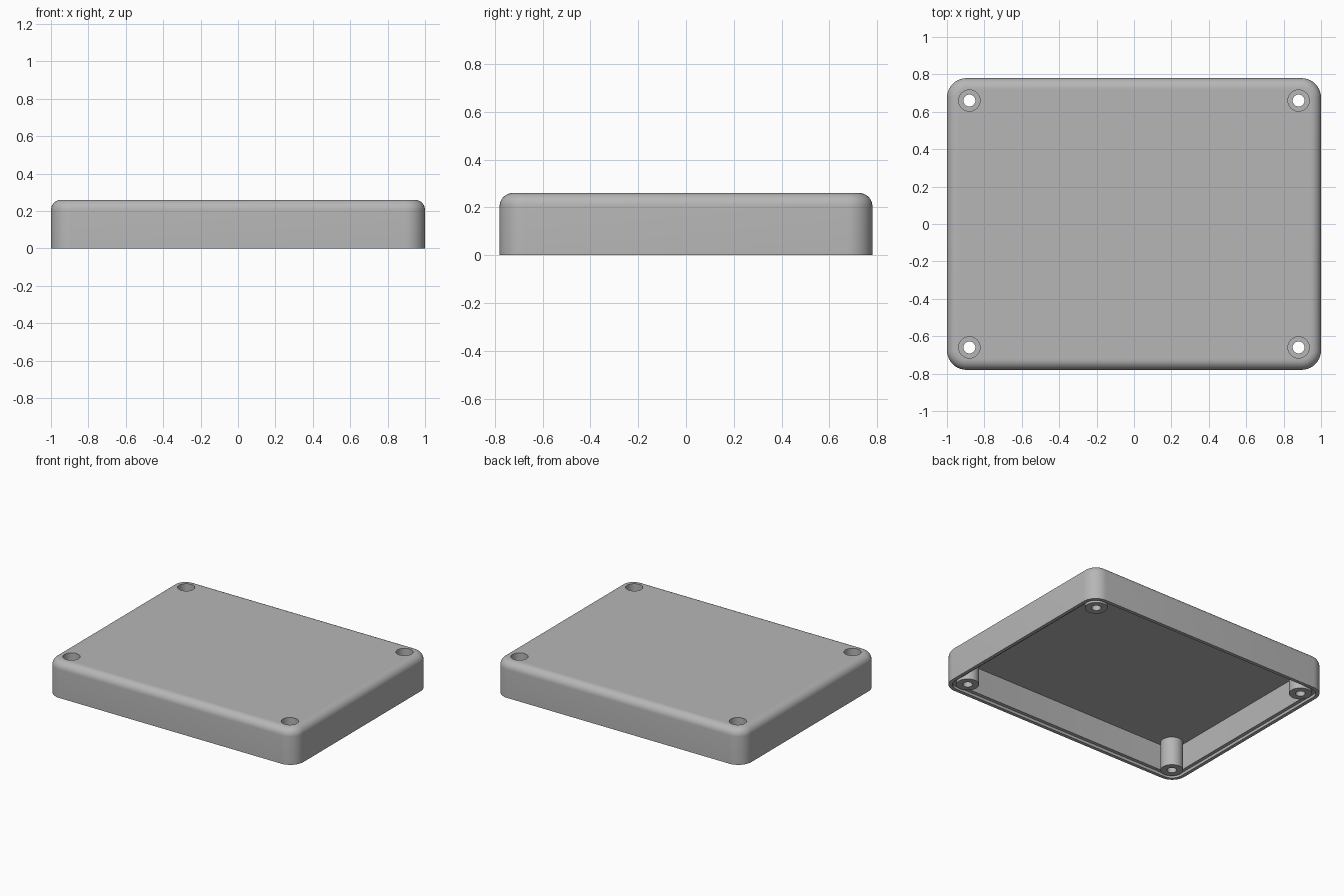
import bpy, bmesh
from math import sin, cos, pi

if "Cube" in bpy.data.objects:
    bpy.data.objects.remove(bpy.data.objects["Cube"])

HALF_X, HALF_Y, HEIGHT = 1.0, 0.78, 0.26
CORNER, EDGE = 0.105, 0.055        # plan corner radius, top edge radius
WALL, STEP, STEP_HEIGHT = 0.05, 0.025, 0.02
CEILING = 0.21
POST_X, POST_Y, POST_R = 0.88, 0.66, 0.075
HOLE_R, BORE_R, SHELF = 0.032, 0.057, 0.12

grey = bpy.data.materials.new("grey plastic")
grey.use_nodes = True
colour = (0.47, 0.47, 0.47, 1)
grey.diffuse_color = colour
grey.node_tree.nodes["Principled BSDF"].inputs["Base Color"].default_value = colour


def finish(bm, name):
    bmesh.ops.recalc_face_normals(bm, faces=bm.faces)
    mesh = bpy.data.meshes.new(name)
    bm.to_mesh(mesh)
    bm.free()
    mesh.materials.append(grey)
    obj = bpy.data.objects.new(name, mesh)
    bpy.context.collection.objects.link(obj)
    return obj


def smooth(obj):
    bpy.ops.object.select_all(action="DESELECT")
    obj.select_set(True)
    bpy.context.view_layer.objects.active = obj
    bpy.ops.object.shade_smooth_by_angle(angle=pi / 6)


def rounded_rect(inset, z, steps=10):
    """Rounded rectangle loop, pulled in from the outer outline by inset."""
    radius = CORNER - inset
    points = []
    for quarter, (sx, sy) in enumerate([(1, 1), (-1, 1), (-1, -1), (1, -1)]):
        for i in range(steps + 1):
            a = (quarter + i / steps) * pi / 2
            points.append((sx * (HALF_X - CORNER) + radius * cos(a),
                           sy * (HALF_Y - CORNER) + radius * sin(a), z))
    return points


def circle(radius, z, x=0, y=0, n=40):
    return [(x + radius * cos(2 * pi * i / n), y + radius * sin(2 * pi * i / n), z)
            for i in range(n)]


def loft(bm, loops, closed=False):
    """Bridge successive loops; cap both ends, or join last to first."""
    rings = [[bm.verts.new(p) for p in loop] for loop in loops]
    pairs = list(zip(rings, rings[1:]))
    if closed:
        pairs.append((rings[-1], rings[0]))
    else:
        bm.faces.new(rings[0])
        bm.faces.new(rings[-1])
    for low, high in pairs:
        for i in range(len(low)):
            j = (i + 1) % len(low)
            bm.faces.new((low[i], low[j], high[j], high[i]))


corners = [(sx * POST_X, sy * POST_Y) for sx in (-1, 1) for sy in (-1, 1)]

# Lid shell: ceiling, inner wall, stepped rim, outer wall, rounded top edge
profile = [(WALL, CEILING), (WALL, STEP_HEIGHT), (STEP, STEP_HEIGHT), (STEP, 0), (0, 0)]
for i in range(9):
    a = i / 8 * pi / 2
    profile.append((EDGE * (1 - cos(a)), HEIGHT - EDGE * (1 - sin(a))))
bm = bmesh.new()
loft(bm, [rounded_rect(d, z) for d, z in profile])
lid = finish(bm, "lid_shell")

# Screw recesses cut through the top plate
bm = bmesh.new()
for x, y in corners:
    loft(bm, [circle(BORE_R, CEILING - 0.03, x, y), circle(BORE_R, HEIGHT + 0.1, x, y)])
cutter = finish(bm, "recess_cutter")
cutter.hide_render = True
cut = lid.modifiers.new("recesses", "BOOLEAN")
cut.operation, cut.solver, cut.object = "DIFFERENCE", "EXACT", cutter
bpy.context.view_layer.objects.active = lid
lid.select_set(True)
bpy.ops.object.modifier_apply(modifier=cut.name)
bpy.data.objects.remove(cutter)
smooth(lid)

# Hollow screw posts with a shelf for the screw head
post_profile = [(HOLE_R, 0), (POST_R, 0), (POST_R, CEILING + 0.01),
                (BORE_R, CEILING + 0.01), (BORE_R, SHELF), (HOLE_R, SHELF)]
for (x, y) in corners:
    bm = bmesh.new()
    loft(bm, [circle(r, z, x, y) for r, z in post_profile], closed=True)
    side = ("back" if y > 0 else "front") + ("_left" if x > 0 else "_right")
    smooth(finish(bm, side + "_screw_post"))
